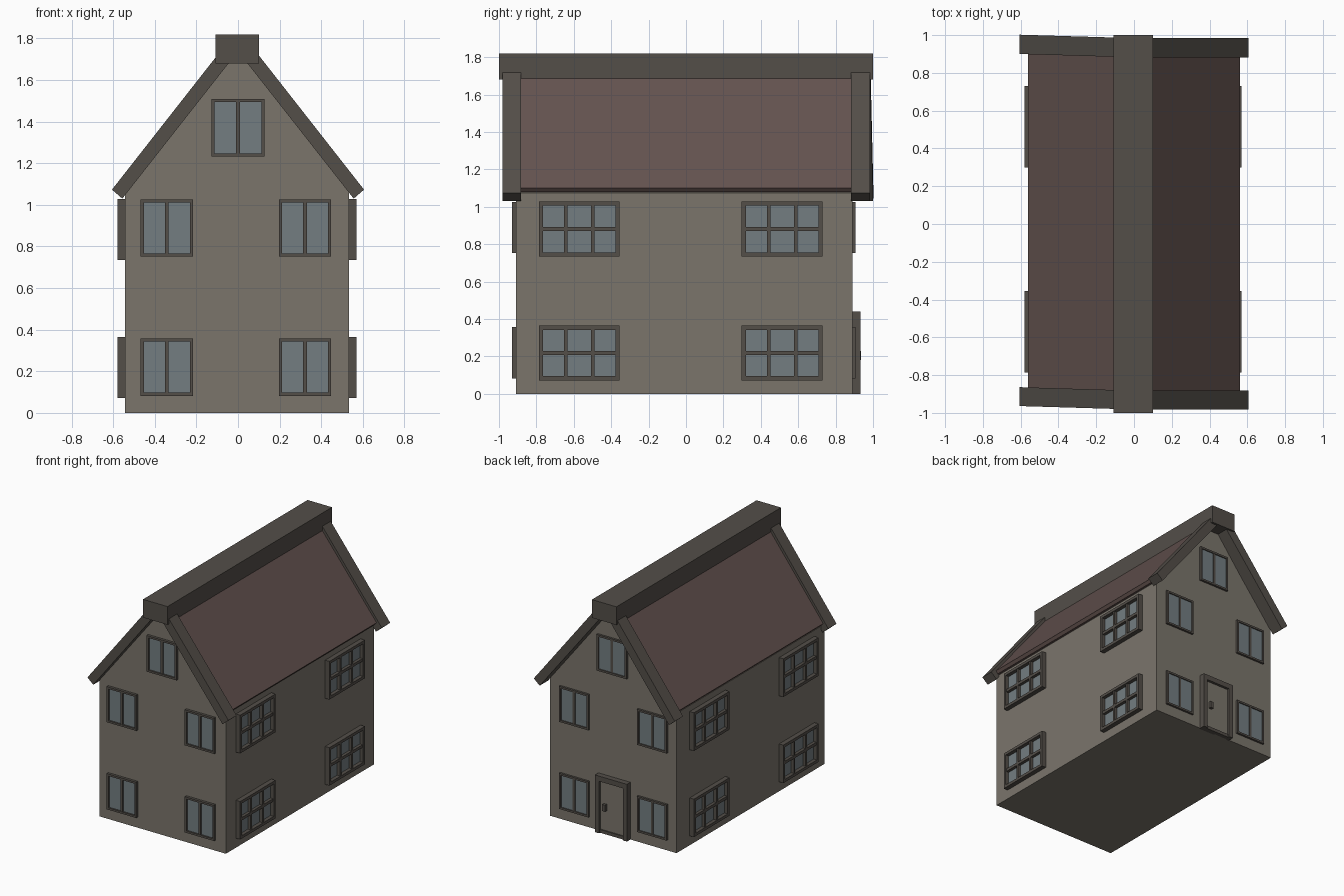
import bpy, bmesh

if "Cube" in bpy.data.objects:
    bpy.data.objects.remove(bpy.data.objects["Cube"])


def material(name, r, g, b):
    m = bpy.data.materials.new(name)
    m.diffuse_color = (r, g, b, 1)
    m.use_nodes = True
    m.node_tree.nodes["Principled BSDF"].inputs["Base Color"].default_value = m.diffuse_color
    return m


WALL = material("plaster", 0.197, 0.178, 0.148)
ROOF = material("roof_tiles", 0.126, 0.085, 0.078)
TRIM = material("dark_trim", 0.087, 0.077, 0.066)
GLASS = material("window_glass", 0.172, 0.207, 0.22)

X0, X1, Y0, Y1 = -0.543, 0.533, -0.909, 0.89


def finish(bm, name, mat):
    bmesh.ops.recalc_face_normals(bm, faces=bm.faces)
    me = bpy.data.meshes.new(name)
    bm.to_mesh(me)
    bm.free()
    me.materials.append(mat)
    bpy.context.collection.objects.link(bpy.data.objects.new(name, me))


def prism(name, profile, y0, y1, mat, shear=0.0):
    """Extrude an xz profile along y; shear slides y with distance from the ridge."""
    bm = bmesh.new()
    a = [bm.verts.new((x, y0 + shear * abs(x), z)) for x, z in profile]
    b = [bm.verts.new((x, y1 + shear * abs(x), z)) for x, z in profile]
    bm.faces.new(a)
    bm.faces.new(b)
    n = len(a)
    for i in range(n):
        j = (i + 1) % n
        bm.faces.new((a[i], a[j], b[j], b[i]))
    finish(bm, name, mat)


# Wall-local coordinates: u along the wall, z up, w outwards
PLACE = {
    "front": lambda u, w, z: (u, Y0 - w, z),
    "back": lambda u, w, z: (u, Y1 + w, z),
    "left": lambda u, w, z: (X0 - w, u, z),
    "right": lambda u, w, z: (X1 + w, u, z),
}


def panels(name, side, boxes, mat):
    """Join boxes (u0, u1, z0, z1, w0, w1) placed on one wall into an object."""
    bm = bmesh.new()
    for u0, u1, z0, z1, w0, w1 in boxes:
        for v in bmesh.ops.create_cube(bm, size=1)["verts"]:
            u = u1 if v.co.x > 0 else u0
            w = w1 if v.co.y > 0 else w0
            z = z1 if v.co.z > 0 else z0
            v.co = PLACE[side](u, w, z)
    finish(bm, name, mat)


def window(side, u0, u1, z0, z1, cols, rows, depth, f):
    d = 0.009
    boxes = [(u0, u1, z0, z0 + f, -0.01, depth), (u0, u1, z1 - f, z1, -0.01, depth),
             (u0, u0 + f, z0 + f, z1 - f, -0.01, depth), (u1 - f, u1, z0 + f, z1 - f, -0.01, depth)]
    bar = depth * 0.85
    for i in range(1, cols):
        c = u0 + (u1 - u0) * i / cols
        boxes.append((c - d, c + d, z0 + f, z1 - f, -0.01, bar))
    for i in range(1, rows):
        c = z0 + (z1 - z0) * i / rows
        boxes.append((u0 + f, u1 - f, c - 0.011, c + 0.011, -0.01, bar))
    panels(side + "_window_frame", side, boxes, TRIM)
    panels(side + "_window_glass", side,
           [(u0 + 0.01, u1 - 0.01, z0 + 0.01, z1 - 0.01, -0.01, 0.008)], GLASS)


# Walls with pointed gables
prism("walls", [(X0, 0), (X1, 0), (X1, 1.075), (0, 1.752), (X0, 1.075)], Y0, Y1, WALL)

# Roof slopes and sloping gable boards
for side, s in (("left", -1), ("right", 1)):
    prism(side + "_roof_slope",
          [(s * x, z) for x, z in ((0, 1.812), (0.562, 1.10), (0.545, 1.08), (0.525, 1.08), (0, 1.745))],
          -0.92, 0.92, ROOF)
    board = [(s * x, z) for x, z in ((0.03, 1.808), (0.606, 1.073), (0.556, 1.03), (0, 1.738))]
    shear = 0.03 if s < 0 else 0.0
    prism(side + "_front_gable_board", board, -0.982, -0.882, TRIM, shear)
    prism(side + "_back_gable_board", board, 0.882, 0.984, TRIM, shear)

# Ridge beam
prism("ridge_beam", [(-0.108, 1.68), (0.1, 1.68), (0.1, 1.82), (-0.108, 1.82)], -1, 1, TRIM)

# Gable-end windows
for side, depth in (("front", 0.02), ("back", 0.016)):
    for u0, u1 in ((-0.468, -0.216), (0.197, 0.447)):
        for z0, z1 in ((0.082, 0.357), (0.752, 1.026)):
            window(side, u0, u1, z0, z1, 2, 1, depth, 0.015)
    window(side, -0.128, 0.127, 1.232, 1.51, 2, 1, depth, 0.015)

# Long-wall windows
for side in ("left", "right"):
    for u0, u1 in ((-0.786, -0.356), (0.298, 0.73)):
        for z0, z1 in ((0.072, 0.364), (0.734, 1.028)):
            window(side, u0, u1, z0, z1, 3, 2, 0.036, 0.022)

# Back door
panels("door_frame", "back", [(-0.15, -0.115, 0, 0.44, -0.01, 0.042),
                              (0.087, 0.122, 0, 0.44, -0.01, 0.042),
                              (-0.115, 0.087, 0.4, 0.44, -0.01, 0.042),
                              (-0.115, 0.087, 0, 0.025, -0.01, 0.03)], TRIM)
panels("door_panel", "back", [(-0.12, 0.092, 0.02, 0.405, -0.01, 0.022)], WALL)
panels("door_handle", "back", [(0.035, 0.06, 0.18, 0.23, 0.015, 0.045)], TRIM)
